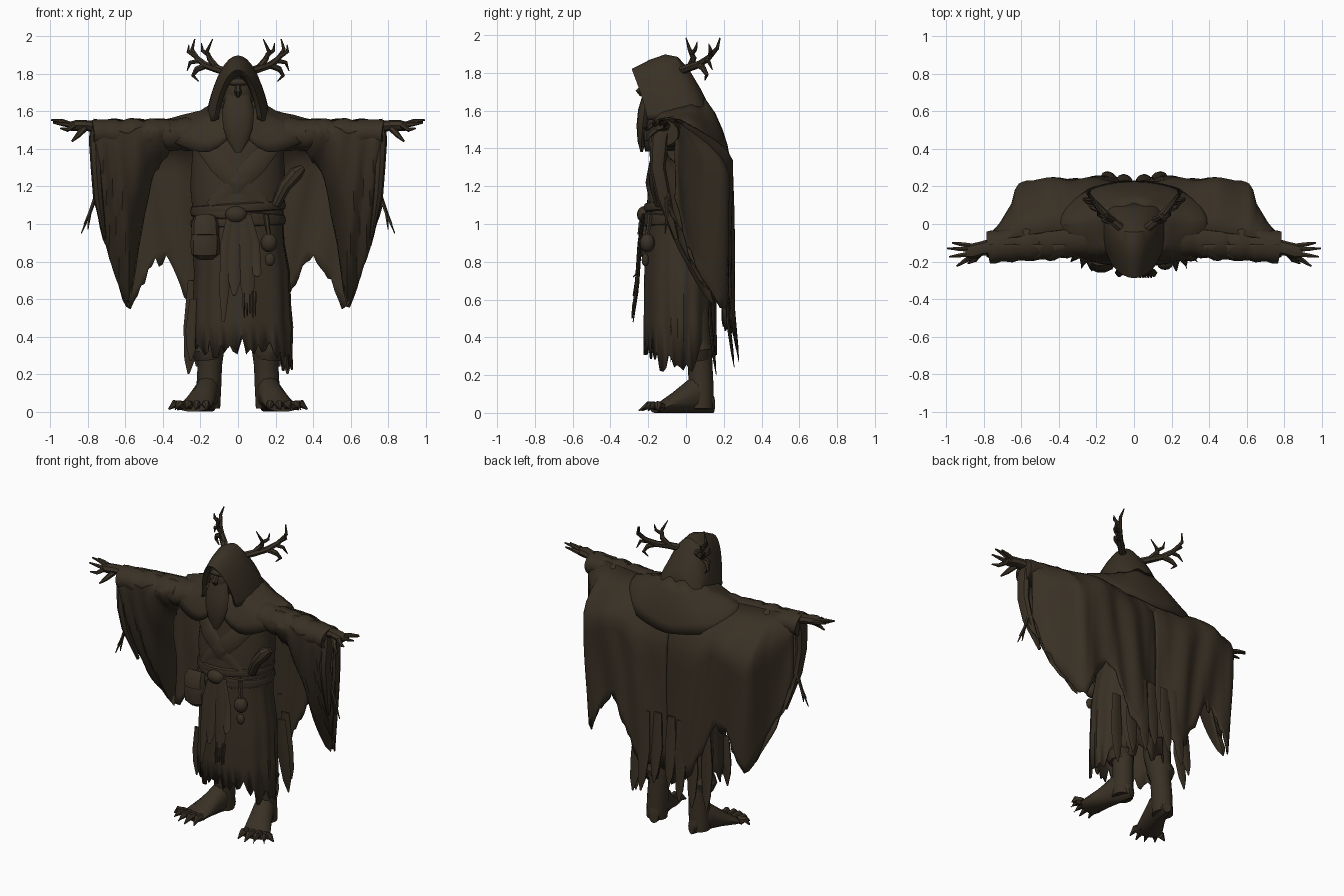
import bpy, bmesh, math, random
from mathutils import Vector

random.seed(4)
cloth = bpy.data.materials.new("dark brown")
cloth.diffuse_color = (0.041, 0.030, 0.018, 1)


def finish(name, bm, angle=35, thick=0):
    bmesh.ops.recalc_face_normals(bm, faces=bm.faces)
    me = bpy.data.meshes.new(name)
    bm.to_mesh(me)
    bm.free()
    me.materials.append(cloth)
    ob = bpy.data.objects.new(name, me)
    bpy.context.collection.objects.link(ob)
    bpy.ops.object.select_all(action='DESELECT')
    ob.select_set(True)
    bpy.context.view_layer.objects.active = ob
    bpy.ops.object.shade_smooth_by_angle(angle=math.radians(angle))
    if thick:
        m = ob.modifiers.new("thickness", 'SOLIDIFY')
        m.thickness, m.offset = thick, 0
    return ob


def lerp_table(table, t):
    """Piecewise linear lookup; each row is (key, value, value, ...)."""
    if t <= table[0][0]:
        return table[0][1:]
    for a, b in zip(table, table[1:]):
        if t <= b[0]:
            k = (t - a[0]) / (b[0] - a[0])
            return [p + (q - p) * k for p, q in zip(a[1:], b[1:])]
    return table[-1][1:]


def grid(name, rows, closed=False, caps=False, thick=0, angle=35):
    bm = bmesh.new()
    vs = [[bm.verts.new(p) for p in r] for r in rows]
    n = len(rows[0])
    for a, b in zip(vs, vs[1:]):
        for i in range(n if closed else n - 1):
            j = (i + 1) % n
            bm.faces.new((a[i], a[j], b[j], b[i]))
    if caps:
        bm.faces.new(vs[0])
        bm.faces.new(vs[-1])
    return finish(name, bm, angle, thick)


def tube(name, path, radii, sides=8, flat=1.0):
    """Tapered tube; flat squashes it across its second axis."""
    pts = [Vector(p) for p in path]
    rows = []
    for i, p in enumerate(pts):
        d = (pts[min(i + 1, len(pts) - 1)] - pts[max(i - 1, 0)]).normalized()
        ref = Vector((0, 1, 0)) if abs(d.y) < 0.8 else Vector((0, 0, 1))
        u = d.cross(ref).normalized()
        v = d.cross(u)
        rows.append([p + u * radii[i] * math.cos(t) + v * radii[i] * flat * math.sin(t)
                     for t in [2 * math.pi * k / sides for k in range(sides)]])
    return grid(name, rows, True, True)


def blob(name, loc, size, seg=14):
    bm = bmesh.new()
    bmesh.ops.create_uvsphere(bm, u_segments=seg, v_segments=seg // 2 + 1, radius=1)
    for v in bm.verts:
        v.co = Vector(loc) + Vector([c * s for c, s in zip(v.co, size)])
    return finish(name, bm, 50)


# robe: torso and ragged skirt; table rows are z, rx, ry, y offset
robe = [(0.3, 0.262, 0.185, -0.03), (0.7, 0.25, 0.185, -0.03), (1.05, 0.235, 0.185, -0.02),
        (1.2, 0.25, 0.185, -0.01), (1.35, 0.24, 0.18, 0), (1.5, 0.23, 0.15, 0)]
notch = [random.uniform(-0.06, 0.07) for _ in range(72)]
rows = []
for z in [1.52, 1.4, 1.3, 1.2, 1.1, 1.03, 0.9, 0.75, 0.6, 0.48, 0.33]:
    rx, ry, oy = lerp_table(robe, z)
    row = []
    for i in range(72):
        t = math.tau * i / 72
        f = 1 + 0.035 * min(1, max(0, 1.2 - z)) * math.sin(13 * t + 2 * math.sin(3 * t))
        zz = z if z > 0.4 else 0.34 + notch[i] - (0.07 if math.cos(t) > 0.7 else 0)
        row.append((rx * f * math.cos(t) + (0.02 if z < 0.8 else 0), oy + ry * f * math.sin(t), zz))
    rows.append(row)
grid("robe", rows, True, thick=0.01)

# mantle over the shoulders: two front flaps, dipping at the back
rows = []
for k, (rx, fy, by, fz, sz, bz) in enumerate([
        (0.12, -0.17, 0.1, 1.6, 1.64, 1.66), (0.2, -0.19, 0.15, 1.54, 1.595, 1.59),
        (0.3, -0.205, 0.19, 1.48, 1.575, 1.5), (0.37, -0.22, 0.215, 1.43, 1.555, 1.42),
        (0.41, -0.22, 0.225, 1.37, 1.5, 1.36)]):
    row = []
    for i in range(48):
        t = 2 * math.pi * i / 48
        s, c = math.sin(t), math.cos(t)
        if s > 0:
            y, z = by * s, sz + (bz - sz) * s
        else:
            y = -fy * math.copysign(abs(s) ** 0.6, s)
            z = sz - (fz - sz) * s + 0.025 * k * math.exp(-(c / 0.25) ** 2)
        row.append((rx * c, y, z + 0.006 * math.sin(7 * t)))
    rows.append(row)
grid("mantle", rows, True, thick=0.012)

# pointed hood: arches running from the front rim to the nape
rows = []
for w, yb, yt, zb, zt in [(0.105, -0.19, -0.245, 1.56, 1.785), (0.125, -0.2, -0.283, 1.55, 1.82),
                          (0.15, -0.14, -0.19, 1.55, 1.865), (0.162, -0.08, -0.11, 1.55, 1.893),
                          (0.167, 0.0, -0.045, 1.55, 1.88), (0.165, 0.06, 0.015, 1.55, 1.81),
                          (0.14, 0.1, 0.075, 1.53, 1.71), (0.06, 0.13, 0.13, 1.52, 1.6)]:
    row = []
    for i in range(21):
        t = math.pi * i / 20
        s = math.sin(t)
        row.append((w * math.cos(t) * (1 - 0.12 * s), yb + (yt - yb) * s ** 1.5, zb + (zt - zb) * s ** 1.15))
    rows.append(row)
grid("hood", rows, thick=0.01)

# face and beard
blob("head", (0, -0.145, 1.7), (0.09, 0.09, 0.12))
blob("brow", (0, -0.22, 1.755), (0.065, 0.03, 0.02), 10)
tube("nose", [(0, -0.215, 1.75), (0, -0.25, 1.7), (0, -0.235, 1.68)], [0.012, 0.02, 0.01], 6)
tube("beard", [(0, -0.2, 1.7), (0, -0.22, 1.6), (0, -0.23, 1.52), (0, -0.235, 1.44), (0, -0.235, 1.38)],
     [0.06, 0.085, 0.08, 0.055, 0.015], 12, 0.4)

# hem of the cape: x, top y, middle y, bottom y, bottom z
cape = [(0, 0.06, 0.19, 0.2, 0.5), (0.08, 0.06, 0.225, 0.24, 0.42), (0.2, 0.04, 0.24, 0.25, 0.45),
        (0.28, 0.0, 0.24, 0.24, 0.62), (0.36, -0.03, 0.235, 0.22, 0.82), (0.45, -0.04, 0.24, 0.22, 0.79),
        (0.51, -0.05, 0.24, 0.22, 0.66), (0.58, -0.06, 0.23, 0.19, 0.52), (0.625, -0.07, 0.2, 0.15, 0.66),
        (0.65, -0.07, 0.1, 0.09, 0.75), (0.71, -0.09, 0.01, 0.0, 0.91), (0.765, -0.1, -0.05, -0.07, 1.15)]
# front panel of the sleeve: x, bottom y, bottom z
panel = [(0.36, -0.1, 1.4), (0.46, -0.03, 1.24), (0.52, 0.08, 0.95), (0.58, 0.17, 0.54),
         (0.65, 0.07, 0.72), (0.71, -0.01, 0.9), (0.77, -0.09, 1.12)]

for s, side in ((1, "left"), (-1, "right")):
    # cape wing
    rows = []
    jag = [random.uniform(-0.03, 0.03) for _ in range(41)]
    for k in range(15):
        v = k / 14
        row = []
        for i in range(41):
            x = 0.765 * i / 40
            ty, my, by, bz = lerp_table(cape, x)
            a = math.sin(min(1, v / 0.3) * math.pi / 2)
            y = ty + (my - ty) * a if v < 0.3 else my + (by - my) * (v - 0.3) / 0.7
            y += 0.012 * math.sin(x * 30 + 4 * v) * min(1, 2 * v)
            z = 1.55 + (bz - 1.55) * v + (jag[i] if k == 14 and i > 0 else 0)
            row.append((s * x, y, z))
        rows.append(row)
    grid("cape_" + side, rows, thick=0.008)

    # front sleeve panel, hanging from the top of the arm
    rows = []
    for k in range(15):
        v = k / 14
        row = []
        for i in range(25):
            x = 0.36 + 0.41 * i / 24
            by, bz = lerp_table(panel, x)
            z = 1.555 + (bz - 1.555) * v
            bulge = min(1, (1.555 - z) / 0.07)
            y = -0.11 - 0.085 * math.sin(bulge * math.pi / 2) + (by + 0.195) * v ** 2
            y += 0.012 * math.sin(x * 65 + 5 * v) * min(1, 3 * v)
            row.append((s * x, y, z + (jag[i] * 0.6 if k == 14 else 0.004 * math.sin(x * 50))))
        rows.append(row)
    grid("sleeve_panel_" + side, rows, thick=0.008)

    # upper arm sleeve with creases
    path, rad = [], []
    for i in range(19):
        u = i / 18
        path.append((s * (0.25 + 0.525 * u), -0.065 - 0.06 * u, 1.475 + 0.01 * u + 0.004 * math.sin(i * 1.3)))
        rad.append(0.088 - 0.018 * u + 0.004 * math.sin(i * 1.9))
    tube("sleeve_" + side, path, rad, 16, 1.2)
    # hanging cuff and threads
    tube("cuff_" + side, [(s * 0.755, -0.12, 1.53), (s * 0.76, -0.14, 1.45), (s * 0.755, -0.15, 1.3),
                          (s * 0.745, -0.12, 1.15), (s * 0.71, -0.05, 0.92)], [0.03, 0.035, 0.03, 0.028, 0.008], 8, 1.4)
    for dx, zb in ((0.835, 0.95), (0.8, 0.97), (0.82, 1.0)):
        tube("thread_" + side, [(s * 0.755, -0.1, 1.16), (s * 0.79, -0.1, 1.06), (s * dx, -0.11, zb)],
             [0.012, 0.01, 0.003], 5)

    # hand: palm, four fingers and thumb
    tube("hand_" + side, [(s * 0.74, -0.12, 1.515), (s * 0.81, -0.13, 1.525), (s * 0.86, -0.145, 1.525),
                          (s * 0.895, -0.15, 1.52)], [0.035, 0.028, 0.03, 0.024], 8, 1.35)
    for y0, x1, y1, z1 in ((-0.115, 0.97, -0.10, 1.545), (-0.135, 0.995, -0.13, 1.555),
                           (-0.16, 0.985, -0.175, 1.54), (-0.18, 0.945, -0.225, 1.51)):
        tube("finger_" + side, [(s * 0.875, y0, 1.525), (s * (0.875 + x1) / 2, (y0 + y1) / 2, z1 - 0.008),
                                (s * x1, y1, z1)], [0.015, 0.012, 0.005], 6)
    tube("thumb_" + side, [(s * 0.82, -0.15, 1.51), (s * 0.85, -0.19, 1.475), (s * 0.885, -0.21, 1.44)],
         [0.02, 0.015, 0.005], 6)

    # antler beam and tines: x, y, z
    for pts, r in (
            ([(.06, -.03, 1.81), (.12, .02, 1.83), (.17, .07, 1.845), (.215, .12, 1.88), (.245, .165, 1.93), (.23, .18, 1.985)], .023),
            ([(.11, .02, 1.83), (.15, .04, 1.88), (.165, .02, 1.92), (.135, 0, 1.985)], .018),
            ([(.155, .03, 1.9), (.19, .05, 1.925), (.195, .06, 1.965)], .013),
            ([(.17, .07, 1.845), (.22, .09, 1.825), (.24, .11, 1.79), (.21, .1, 1.76)], .018),
            ([(.205, .11, 1.87), (.255, .12, 1.86), (.272, .14, 1.815)], .014),
            ([(.22, .13, 1.89), (.265, .13, 1.92), (.262, .12, 1.955)], .014)):
        n = len(pts) - 1
        tube("antler_" + side, [(s * x, y, z) for x, y, z in pts],
             [r * (1 - 0.85 * (i / n) ** 1.8) for i in range(n + 1)], 7)

    # leg, boot cuff and clawed foot
    tube("leg_" + side, [(s * 0.14, 0.03, 0.7), (s * 0.145, 0.05, 0.42), (s * 0.15, 0.075, 0.25),
                         (s * 0.155, 0.08, 0.14), (s * 0.16, 0.08, 0.02)], [0.09, 0.085, 0.065, 0.066, 0.065], 12)
    tube("boot_cuff_" + side, [(s * 0.16, 0.05, 0.37), (s * 0.165, 0.055, 0.33), (s * 0.16, 0.06, 0.28)],
         [0.075, 0.088, 0.07], 12)
    rows = []
    for cx, cy, w, h in ((0.14, 0.145, 0.03, 0.09), (0.15, 0.1, 0.06, 0.2), (0.17, 0.03, 0.066, 0.19),
                         (0.2, -0.06, 0.078, 0.115), (0.23, -0.13, 0.088, 0.06), (0.24, -0.165, 0.08, 0.04)):
        rows.append([(s * (cx + w * math.cos(t) * 0.95), cy + w * math.cos(t) * 0.3,
                      h / 2 + h / 2 * math.sin(t)) for t in [math.tau * i / 12 for i in range(12)]])
    grid("foot_" + side, rows, True, True, angle=45)
    for x0, x1, y1 in ((0.175, 0.165, -0.235), (0.215, 0.225, -0.25), (0.255, 0.28, -0.235), (0.295, 0.335, -0.2),
                       (0.31, 0.37, -0.15)):
        tube("toe_" + side, [(s * x0, -0.13, 0.03), (s * (x0 + x1) / 2, (y1 - 0.13) / 2 - 0.01, 0.042),
                             (s * x1, y1, 0.012)], [0.026, 0.022, 0.004], 6)

    # crossed robe lapel
    tube("lapel_" + side, [(s * 0.2, -0.11, 1.45), (s * 0.1, -0.18, 1.32), (0, -0.2, 1.22),
                           (-s * 0.13, -0.17, 1.08)], [0.05, 0.055, 0.055, 0.05], 8, 0.25)

    # long rags at the back and sides of the skirt
    for x, y, zt, zb in ((0.05, 0.235, 0.8, 0.34), (0.13, 0.25, 0.8, 0.27), (0.2, 0.225, 0.7, 0.24),
                         (0.24, 0.13, 0.7, 0.2), (0.23, -0.08, 0.6, 0.27)):
        tube("rag_" + side, [(s * x, y - 0.01, zt), (s * x * 1.04, y, (zt + zb) / 2),
                             (s * x * 1.08, y + 0.02 * (y > 0.1), zb + 0.08), (s * x * 1.1, y + 0.03 * (y > 0.1), zb)],
             [0.03, 0.045, 0.03, 0.005], 7, 0.25)

# knotted bundle on one side of the chest
tube("bundle", [(0.2, -0.14, 1.1), (0.25, -0.16, 1.2), (0.31, -0.16, 1.27), (0.345, -0.15, 1.3)],
     [0.025, 0.035, 0.04, 0.02], 9)

# belt wraps and knot
for z, tilt in ((1.085, 0.015), (1.045, -0.02), (1.01, 0.01)):
    rows = []
    for i in range(41):
        t = math.tau * i / 40
        rows.append([((0.235 + 0.02 * math.cos(a)) * math.cos(t), -0.02 + (0.185 + 0.02 * math.cos(a)) * math.sin(t),
                      z + tilt * math.cos(t) + 0.028 * math.sin(a)) for a in [math.tau * k / 8 for k in range(8)]])
    grid("belt", rows, True)
blob("belt_knot", (-0.01, -0.22, 1.05), (0.06, 0.04, 0.045))

# hanging sash tails with frayed ends
for x, w, zb in ((-0.075, 0.028, 0.48), (-0.02, 0.035, 0.62), (0.05, 0.04, 0.55), (0.1, 0.025, 0.72)):
    tube("sash_tail", [(x * 0.5, -0.225, 1.05), (x * 0.9, -0.245, 0.9), (x, -0.26, 0.75 * 0.6 + zb * 0.4),
                       (x * 1.05, -0.28, zb)], [w * 0.8, w, w, w * 0.3], 7, 0.3)
for i in range(5):
    x = 0.03 + 0.015 * i
    tube("sash_fringe", [(x, -0.265, 0.64), (x, -0.28, 0.56), (x + 0.004, -0.285, 0.5 + 0.01 * (i % 3))],
         [0.008, 0.007, 0.003], 5)

# pouch with flap, and a small flask
tube("pouch", [(-0.175, -0.18, 1.03), (-0.175, -0.195, 1.0), (-0.175, -0.205, 0.9), (-0.175, -0.2, 0.84),
               (-0.175, -0.19, 0.82)], [0.05, 0.068, 0.078, 0.075, 0.05], 10, 0.6)
tube("pouch_flap", [(-0.175, -0.19, 1.035), (-0.175, -0.21, 1.0), (-0.175, -0.215, 0.94)], [0.06, 0.072, 0.074], 10, 0.6)
blob("flask", (0.165, -0.205, 0.9), (0.045, 0.04, 0.05))
tube("flask_strap", [(0.15, -0.19, 1.05), (0.16, -0.2, 0.97), (0.165, -0.21, 0.92)], [0.015, 0.012, 0.016], 6)
blob("charm", (0.17, -0.215, 0.81), (0.028, 0.02, 0.035), 10)
